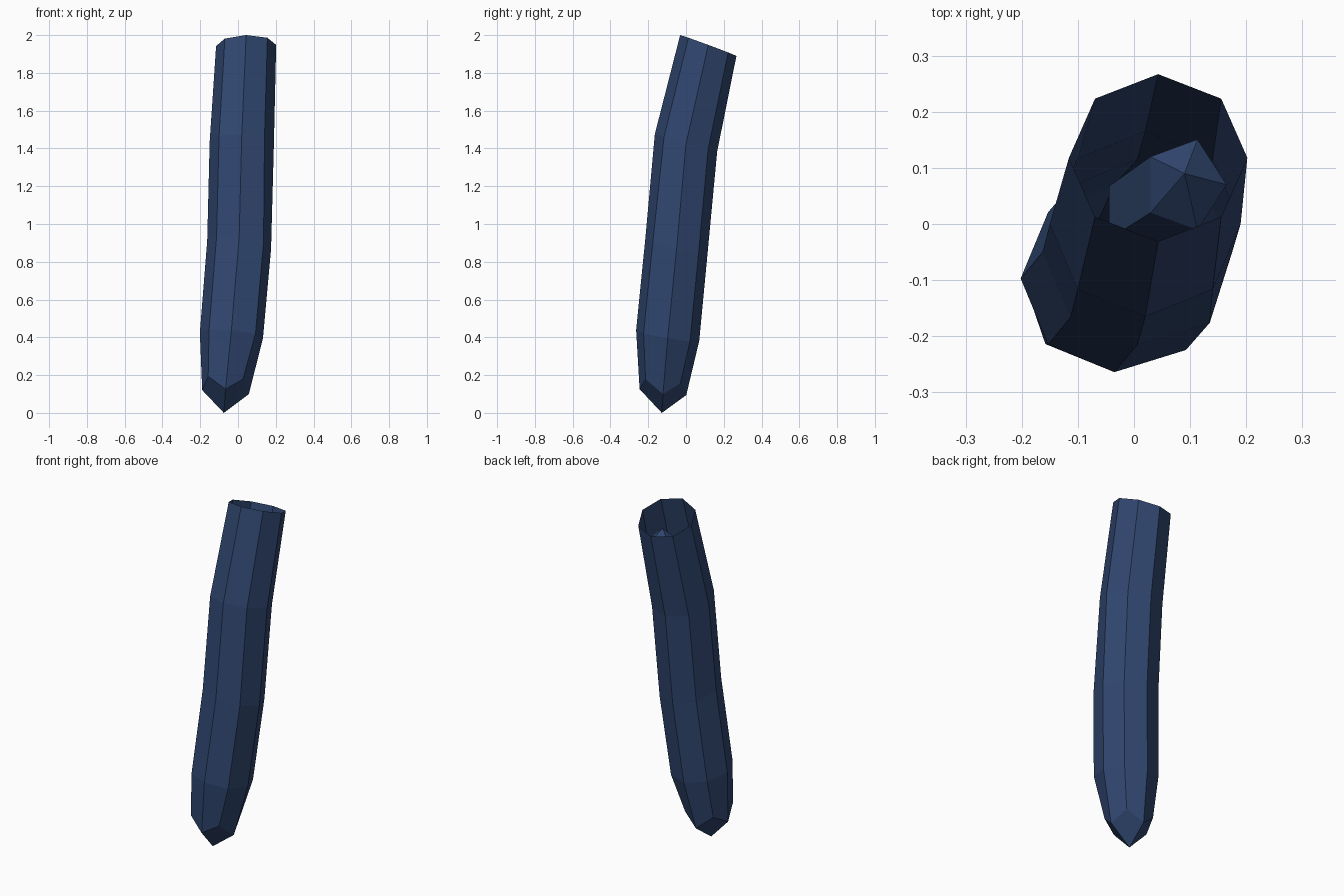
import bpy, bmesh, math
from mathutils import Vector

cube = bpy.data.objects.get("Cube")
if cube:
    bpy.data.objects.remove(cube, do_unlink=True)

navy = bpy.data.materials.new("navy_blue")
navy.use_nodes = True
color = (0.03, 0.063, 0.163, 1)
navy.diffuse_color = color
navy.node_tree.nodes["Principled BSDF"].inputs["Base Color"].default_value = color


def ring(bm, center, radius, slope, sides, bulge=1.0):
    """Regular polygon on a tilted plane; bulge pushes out the front left corner."""
    cx, cy, cz = center
    verts = []
    for i in range(sides):
        a = math.tau * i / sides
        k = bulge if i == sides - 1 else 1.0
        x, y = radius[0] * k * math.cos(a), radius[1] * k * math.sin(a)
        verts.append(bm.verts.new((cx + x, cy + y, cz + slope[0] * x + slope[1] * y)))
    return verts


def bridge(bm, low, high):
    n = len(low)
    for i in range(n):
        j = (i + 1) % n
        bm.faces.new((low[i], low[j], high[j], high[i]))


def finish(bm, name):
    mesh = bpy.data.meshes.new(name)
    bm.to_mesh(mesh)
    bm.free()
    mesh.materials.append(navy)
    obj = bpy.data.objects.new(name, mesh)
    bpy.context.collection.objects.link(obj)
    return obj


# Bent eight-sided tube, open at the top
bm = bmesh.new()
sections = [
    ((-0.066, -0.122, 0.145), (0.13, 0.13), (-0.08, -0.12), 1.0),
    ((-0.035, -0.097, 0.41), (0.167, 0.167), (-0.09, -0.17), 1.08),
    ((0.006, -0.05, 0.89), (0.169, 0.165), (-0.13, -0.22), 1.08),
    ((0.02, 0.0, 1.43), (0.17, 0.165), (-0.03, -0.28), 1.0),
    ((0.043, 0.118, 1.945), (0.159, 0.149), (0.02, -0.37), 1.0),
]
rings = [ring(bm, c, r, s, 8, b) for c, r, s, b in sections]
for low, high in zip(rings, rings[1:]):
    bridge(bm, low, high)

# Pointed bottom: four quads meet at the tip, with raised diagonal corners
base = rings[0]
for i, v in enumerate(base):
    v.co.z += 0.03 if i % 2 else -0.035
    if i % 2 == 0:
        v.co.x += (sections[0][0][0] - v.co.x) * 0.05
        v.co.y += (sections[0][0][1] - v.co.y) * 0.05
tip = bm.verts.new((-0.075, -0.128, 0))
for i in range(0, 8, 2):
    bm.faces.new((tip, base[(i + 2) % 8], base[i + 1], base[i]))
finish(bm, "bent_tube")

# Small faceted stump inside the open end
bm = bmesh.new()
low = ring(bm, (0.02, 0.02, 1.4), (0.08, 0.08), (0, -0.3), 5)
high = ring(bm, (0.09, 0.07, 1.79), (0.075, 0.085), (0.1, 0.2), 5)
bridge(bm, low, high)
peak = bm.verts.new((0.09, 0.09, 1.86))
for i in range(5):
    bm.faces.new((high[i], high[(i + 1) % 5], peak))
bm.faces.new(low[::-1])
finish(bm, "inner_stump")
